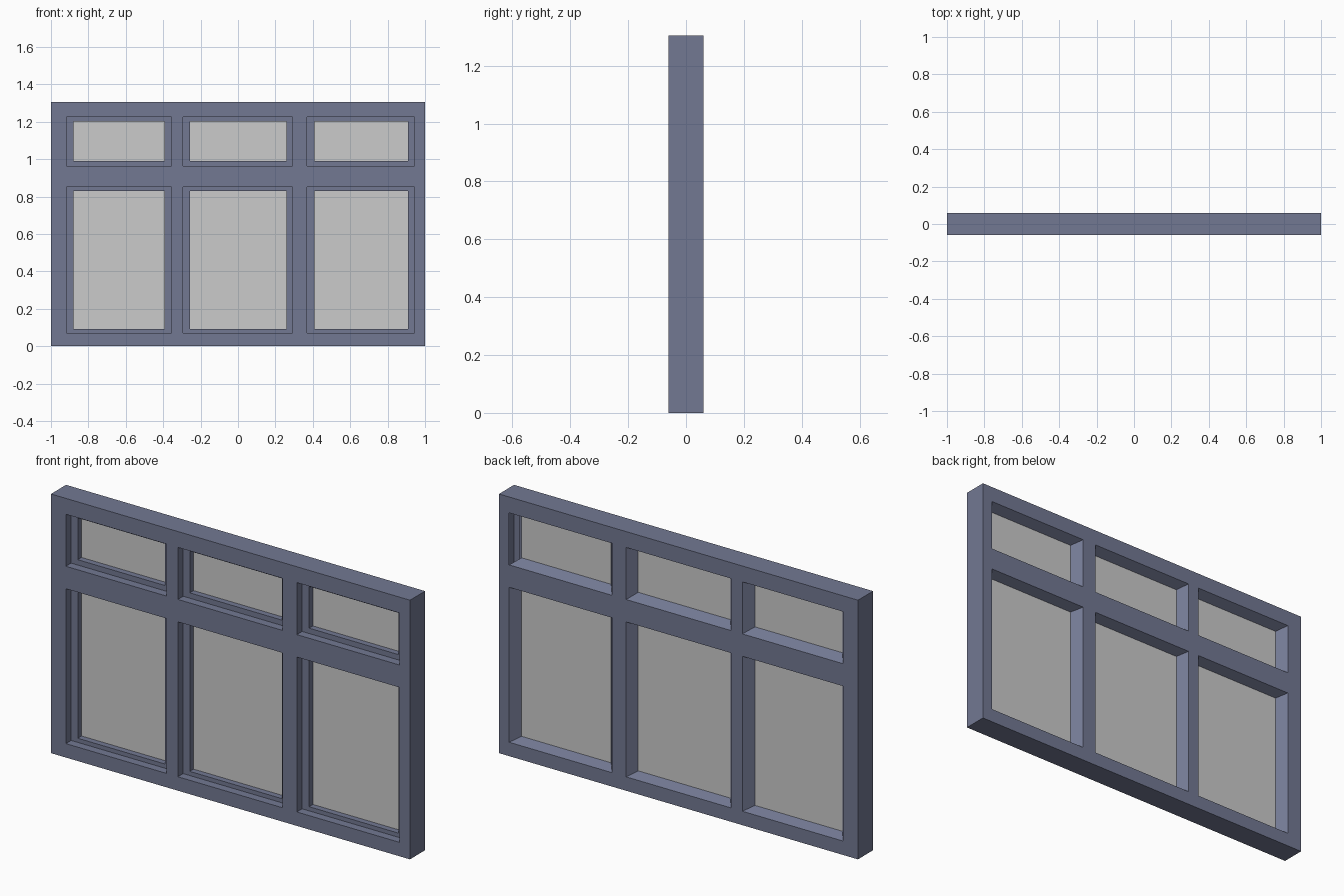
import bpy, bmesh

if "Cube" in bpy.data.objects:
    bpy.data.objects.remove(bpy.data.objects["Cube"])

H = 1.305
FRONT, SASH, GLASS, BACK = -0.06, -0.018, 0.012, 0.06
XS = [-1, -0.917, -0.356, -0.293, 0.291, 0.37, 0.943, 1]
ZS = [0, 0.07, 0.85, 0.963, 1.225, H]
# visible glass limits per column and row
GX = [(-0.88, -0.393), (-0.256, 0.258), (0.409, 0.908)]
GZ = [(0.091, 0.829), (0.99, 1.2)]


def material(name, rgb):
    m = bpy.data.materials.new(name)
    m.diffuse_color = (*rgb, 1)
    m.use_nodes = True
    m.node_tree.nodes["Principled BSDF"].inputs["Base Color"].default_value = m.diffuse_color
    return m


def make_object(name, bm, mat=None):
    me = bpy.data.meshes.new(name)
    bm.to_mesh(me)
    bm.free()
    ob = bpy.data.objects.new(name, me)
    bpy.context.collection.objects.link(ob)
    if mat:
        me.materials.append(mat)
    return ob


def face(bm, pts):
    bm.faces.new([bm.verts.new(p) for p in pts])


def loop(x, z, y):
    """Rectangle corners in order: bottom, right, top, left side starts."""
    return [(x[0], y, z[0]), (x[1], y, z[0]), (x[1], y, z[1]), (x[0], y, z[1])]


def bridge(bm, a, b, skip=()):
    for i in range(4):
        if i not in skip:
            j = (i + 1) % 4
            face(bm, [a[i], a[j], b[j], b[i]])


bm = bmesh.new()

# front and back faces of the frame, leaving the six openings
for i in range(len(XS) - 1):
    for j in range(len(ZS) - 1):
        if i % 2 and j % 2:
            continue
        for y in (FRONT, BACK):
            face(bm, loop(XS[i:i + 2], ZS[j:j + 2], y))

# outer edges, split to match the grid
for i in range(len(XS) - 1):
    a, b = XS[i:i + 2]
    for z in (0, H):
        face(bm, [(a, FRONT, z), (b, FRONT, z), (b, BACK, z), (a, BACK, z)])
for j in range(len(ZS) - 1):
    a, b = ZS[j:j + 2]
    for x in (-1, 1):
        face(bm, [(x, FRONT, a), (x, FRONT, b), (x, BACK, b), (x, BACK, a)])

# stepped sash in front, sloped reveal behind
for c, gx in enumerate(GX):
    for r, gz in enumerate(GZ):
        ox, oz = XS[2 * c + 1:2 * c + 3], ZS[2 * r + 1:2 * r + 3]
        rings = [loop(ox, oz, FRONT), loop(ox, oz, SASH),
                 loop(gx, gz, SASH), loop(gx, gz, GLASS)]
        for a, b in zip(rings, rings[1:]):
            bridge(bm, a, b)
        # one reveal side is open on the upper right window
        bridge(bm, rings[-1], loop(ox, oz, BACK),
               skip=(1,) if (c, r) == (2, 1) else ())

bmesh.ops.remove_doubles(bm, verts=bm.verts, dist=0.0005)
bmesh.ops.recalc_face_normals(bm, faces=bm.faces)
make_object("window_frame", bm, material("frame_blue_grey", (0.17, 0.19, 0.29)))

# glass panes
for c, gx in enumerate(GX):
    for r, gz in enumerate(GZ):
        bm = bmesh.new()
        face(bm, loop(gx, gz, GLASS))
        make_object(f"glass_pane_{('lower', 'upper')[r]}_{c + 1}", bm)
